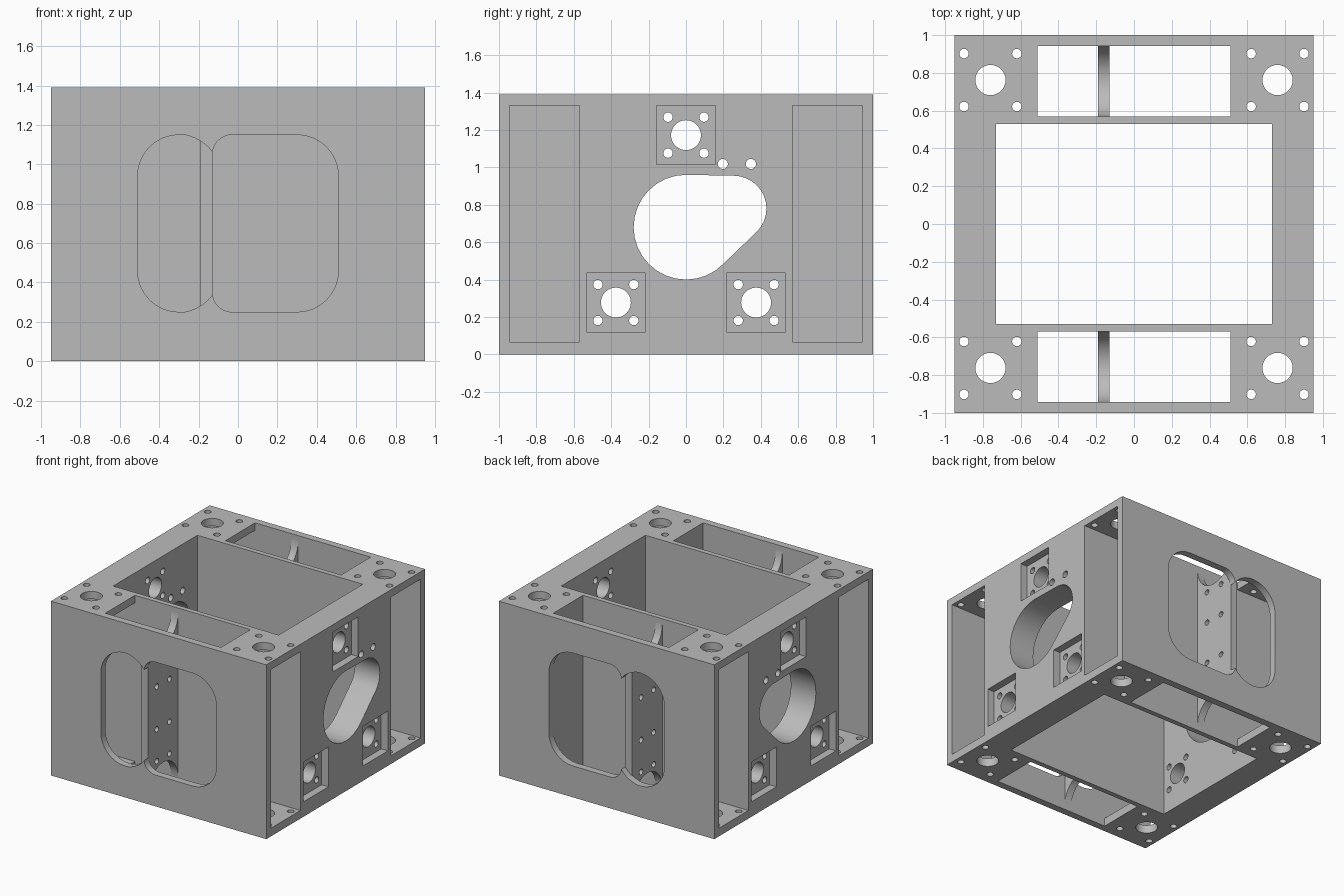
import bpy, bmesh, math
from mathutils import Vector
from mathutils.geometry import convex_hull_2d

if "Cube" in bpy.data.objects:
    bpy.data.objects.remove(bpy.data.objects["Cube"], do_unlink=True)

grey = bpy.data.materials.new("plain grey")
grey.use_nodes = True
colour = (0.5, 0.5, 0.5, 1)
grey.diffuse_color = colour
grey.node_tree.nodes["Principled BSDF"].inputs["Base Color"].default_value = colour

HEIGHT = 1.39
MID = HEIGHT / 2
SEG = 32


def prism(name, circles, axis, lo, hi):
    """Hull of circles (u, v, radius), extruded along an axis."""
    pts = []
    for u, v, r in circles:
        for i in range(SEG if r else 1):
            a = math.tau * i / SEG
            pts.append(Vector((u + r * math.cos(a), v + r * math.sin(a))))
    ring = [pts[i] for i in convex_hull_2d(pts)]
    place = {"x": lambda u, v, w: (w, u, v),
             "y": lambda u, v, w: (u, w, v),
             "z": lambda u, v, w: (u, v, w)}[axis]
    bm = bmesh.new()
    a, b = ([bm.verts.new(place(p.x, p.y, w)) for p in ring] for w in (lo, hi))
    bm.faces.new(a)
    bm.faces.new(b)
    n = len(ring)
    for i in range(n):
        j = (i + 1) % n
        bm.faces.new((a[i], a[j], b[j], b[i]))
    bmesh.ops.recalc_face_normals(bm, faces=bm.faces)
    mesh = bpy.data.meshes.new(name)
    bm.to_mesh(mesh)
    bm.free()
    mesh.materials.append(grey)
    ob = bpy.data.objects.new(name, mesh)
    bpy.context.collection.objects.link(ob)
    return ob


def rect(u0, u1, v0, v1):
    return [(u, v, 0) for u in (u0, u1) for v in (v0, v1)]


def activate(ob):
    bpy.ops.object.select_all(action="DESELECT")
    ob.select_set(True)
    bpy.context.view_layer.objects.active = ob


def cut(target, circles, axis, lo, hi):
    cutter = prism("cutter", circles, axis, lo, hi)
    cutter.hide_render = True
    mod = target.modifiers.new("cut", "BOOLEAN")
    mod.operation = "DIFFERENCE"
    mod.solver = "EXACT"
    mod.object = cutter
    activate(target)
    bpy.ops.object.modifier_apply(modifier=mod.name)
    bpy.data.objects.remove(cutter, do_unlink=True)


# Main block with its central shaft
body = prism("housing", rect(-0.95, 0.95, -1, 1), "z", 0, HEIGHT)
cut(body, rect(-0.73, 0.73, -0.53, 0.53), "z", -0.1, 1.5)

# Front and back chambers: vertical slots and pockets open to the sides
for s in (-1, 1):
    y0, y1 = sorted((s * 0.57, s * 0.943))
    cut(body, rect(-0.51, 0.51, y0, y1), "z", -0.1, 1.5)
    for lo, hi in ((0.57, 1.1), (-1.1, -0.4)):
        cut(body, rect(y0, y1, 0.065, 1.33), "x", lo, hi)

    # Pair of rounded windows
    w0, w1 = sorted((s * 0.9, s * 1.1))
    small = [(-0.30, z, 0.21) for z in (0.46, 0.94)]
    small += [(-0.28, z, 0.09) for z in (0.34, 1.06)]
    large = [(0.30, z, 0.21) for z in (0.46, 0.94)]
    large += [(-0.03, z, 0.10) for z in (0.35, 1.05)]
    cut(body, small, "y", w0, w1)
    cut(body, large, "y", w0, w1)

    # Corner bores with four bolt holes each
    for t in (-1, 1):
        cx, cy = t * 0.76, s * 0.762
        cut(body, [(cx, cy, 0.08)], "z", -0.1, 1.5)
        for dx in (-0.14, 0.14):
            for dy in (-0.14, 0.14):
                cut(body, [(cx + dx, cy + dy, 0.025)], "z", -0.1, 1.5)

# Teardrop opening through both side walls
cut(body, [(0, 0.68, 0.28), (0.255, 0.78, 0.175)], "x", -1.1, 1.1)

# Square recessed mounts with a bore and four bolt holes
for y, z in ((0, 1.172), (-0.375, 0.277), (0.375, 0.277)):
    square = rect(y - 0.158, y + 0.158, z - 0.158, z + 0.158)
    cut(body, square, "x", 0.89, 1.1)
    cut(body, square, "x", -1.1, -0.89)
    cut(body, [(y, z, 0.08)], "x", -1.1, 1.1)
    for dy in (-0.096, 0.096):
        for dz in (-0.096, 0.096):
            cut(body, [(y + dy, z + dz, 0.025)], "x", -1.1, 1.1)

# Two extra side holes
for y in (0.197, 0.347):
    cut(body, [(y, 1.018, 0.027)], "x", -1.1, 1.1)

parts = [body]

# Dividers with scooped ends and bolt holes
for s, name in ((-1, "front_divider"), (1, "back_divider")):
    y0, y1 = sorted((s * 0.56, s * 0.95))
    cy = s * 0.7565
    plate = prism(name, rect(y0, y1, 0.045, HEIGHT - 0.045), "x", -0.19, -0.13)
    for end in (-1, 1):
        zc = MID + end * (MID - 0.045)
        cut(plate, [(cy, zc, 0.1865)], "x", -0.3, 0)
        for dy in (-0.08, 0.08):
            for dz in (0.17, 0.425):
                cut(plate, [(cy + dy, MID + end * dz, 0.022)], "x", -0.3, 0)
    parts.append(plate)

for ob in parts:
    activate(ob)
    bpy.ops.object.shade_smooth_by_angle(angle=math.radians(30))
